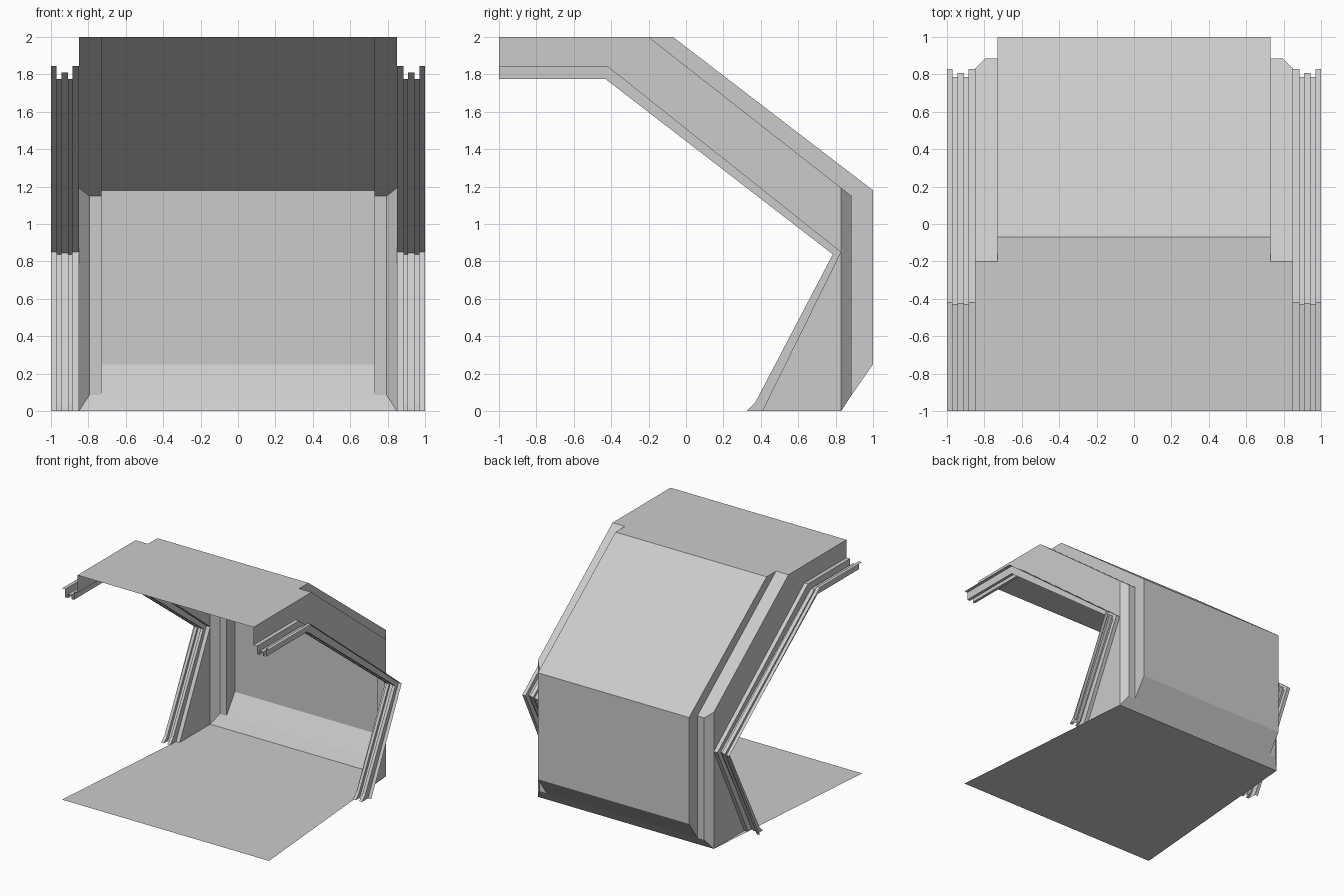
import bpy, bmesh

cube = bpy.data.objects.get("Cube")
if cube:
    bpy.data.objects.remove(cube, do_unlink=True)

GREY = (0.6, 0.6, 0.6, 1)
mat = bpy.data.materials.new("light grey")
mat.use_nodes = True
mat.diffuse_color = GREY
bsdf = next(n for n in mat.node_tree.nodes if n.type == "BSDF_PRINCIPLED")
bsdf.inputs["Base Color"].default_value = GREY
bsdf.inputs["Roughness"].default_value = 0.8

INNER, CHAMFER, WALL, EDGE = 0.73, 0.795, 0.85, 1.0


def panels(name, polygons, mirror=False):
    """Thin sheet object from a few polygons, optionally mirrored across x."""
    bm = bmesh.new()
    for poly in polygons:
        bm.faces.new([bm.verts.new(p) for p in poly])
    bmesh.ops.remove_doubles(bm, verts=bm.verts, dist=0.0005)
    bmesh.ops.recalc_face_normals(bm, faces=bm.faces)
    mesh = bpy.data.meshes.new(name)
    bm.to_mesh(mesh)
    bm.free()
    mesh.materials.append(mat)
    obj = bpy.data.objects.new(name, mesh)
    bpy.context.collection.objects.link(obj)
    if mirror:
        obj.modifiers.new("Mirror", "MIRROR").use_mirror_merge = False
    return obj


def loft(sections):
    """Quads between neighbouring rows of points."""
    return [(a[i], a[i + 1], b[i + 1], b[i])
            for a, b in zip(sections, sections[1:]) for i in range(len(a) - 1)]


def flat(x, outline):
    return [(x, y, z) for y, z in outline]


# Floor, slightly narrower at the back
panels("floor", [[(-EDGE, -1, 0), (EDGE, -1, 0), (WALL, 0.83, 0), (-WALL, 0.83, 0)]])

# Roof, sloping upper back, back wall and lower kick panel
shell = [(-0.2, 2), (-0.07, 2), (1, 1.18), (1, 0.25), (0.885, 0.085)]
panels("roof_front", [[(-WALL, -1, 2), (WALL, -1, 2), (WALL, -0.2, 2), (-WALL, -0.2, 2)]])
panels("back_shell", loft([flat(-INNER, shell), flat(INNER, shell)]))
panels("kick_panel", [[(-CHAMFER, 0.885, 0.085), (CHAMFER, 0.885, 0.085),
                       (WALL, 0.83, 0), (-WALL, 0.83, 0)]])

# Step between the raised shell and its recessed borders
panels("shell_step", [flat(INNER, shell + [(0.885, 1.15)])], mirror=True)

# Recessed border: sloping strip, upright strip and chamfered corner
panels("recessed_border", [
    [(INNER, -0.2, 2), (WALL, -0.2, 2), (WALL, 0.83, 1.193),
     (CHAMFER, 0.885, 1.15), (INNER, 0.885, 1.15)],
    [(INNER, 0.885, 1.15), (CHAMFER, 0.885, 1.15),
     (CHAMFER, 0.885, 0.085), (INNER, 0.885, 0.085)],
    [(CHAMFER, 0.885, 1.15), (WALL, 0.83, 1.193), (WALL, 0.83, 0), (CHAMFER, 0.885, 0.085)],
], mirror=True)

# Side walls, split where the opening bends
high = [(-1, 1.845), (-0.42, 1.845), (0.83, 0.85), (0.41, 0)]
panels("side_wall", [
    flat(WALL, [(-1, 2), (-0.2, 2), high[1], high[0]]),
    flat(WALL, [(-0.2, 2), (0.83, 1.193), high[2], high[1]]),
    flat(WALL, [high[2], (0.83, 0), high[3]]),
], mirror=True)

# Grooved rail around each side opening
rim = high[:3] + [(0.41, 0.0), (0.41, 0)]
low = [(-1, 1.775), (-0.43, 1.775), (0.785, 0.838), (0.37, 0.045), (0.325, 0)]
ridge = [(-1, 1.81), (-0.425, 1.81), (0.808, 0.844), (0.387, 0.015), (0.372, 0)]
profile = [(WALL, rim), (0.885, rim), (0.885, low), (0.91, low), (0.91, ridge),
           (0.943, ridge), (0.943, low), (0.97, low), (0.97, rim), (EDGE, rim)]
rail = [q for q in loft([flat(x, path) for x, path in profile]) if True]
rail_obj = panels("grooved_rail", rail, mirror=True)

# Clean the collapsed faces where the rim path ends at the floor
bm = bmesh.new()
bm.from_mesh(rail_obj.data)
bmesh.ops.dissolve_degenerate(bm, dist=0.0005, edges=bm.edges)
bm.to_mesh(rail_obj.data)
bm.free()
